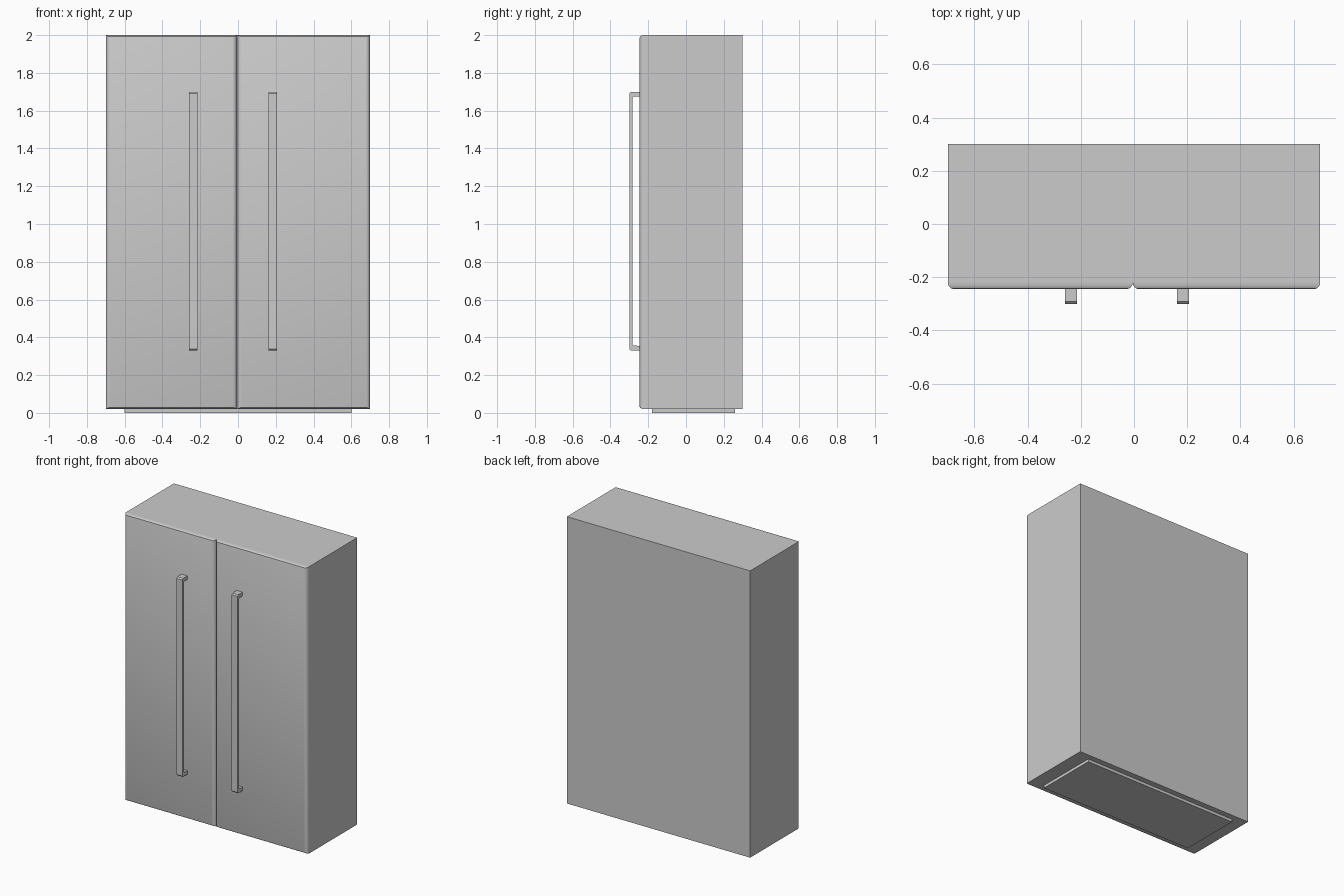
import bpy, bmesh
from mathutils import Vector

if "Cube" in bpy.data.objects:
    bpy.data.objects.remove(bpy.data.objects["Cube"])

DOOR_BACK, DOOR_FRONT = -0.217, -0.245
SPLIT = -0.005


def finish(name, bm, smooth=False):
    bmesh.ops.recalc_face_normals(bm, faces=bm.faces)
    mesh = bpy.data.meshes.new(name)
    bm.to_mesh(mesh)
    bm.free()
    obj = bpy.data.objects.new(name, mesh)
    bpy.context.collection.objects.link(obj)
    if smooth:
        bpy.context.view_layer.objects.active = obj
        obj.select_set(True)
        bpy.ops.object.shade_smooth_by_angle()
        obj.select_set(False)
    return obj


def box_bm(lo, hi):
    lo, hi = Vector(lo), Vector(hi)
    bm = bmesh.new()
    bmesh.ops.create_cube(bm, size=1)
    bmesh.ops.scale(bm, vec=hi - lo, verts=bm.verts)
    bmesh.ops.translate(bm, vec=(lo + hi) / 2, verts=bm.verts)
    return bm


def door(name, x0, x1):
    # built double height then halved, so top and bottom roundings are tighter
    bm = box_bm((x0, DOOR_FRONT, 0.04), (x1, DOOR_BACK, 4.0))
    front = [e for e in bm.edges
             if all(v.co.y < DOOR_FRONT + 0.001 for v in e.verts)]
    bmesh.ops.bevel(bm, geom=front, offset=0.024, segments=4,
                    profile=0.5, affect='EDGES')
    bmesh.ops.scale(bm, vec=(1, 1, 0.5), verts=bm.verts)
    # open back, resting against the carcass
    back = [f for f in bm.faces
            if all(v.co.y > DOOR_BACK - 0.001 for v in f.verts)]
    bmesh.ops.delete(bm, geom=back, context='FACES')
    finish(name, bm, smooth=True)


def handle(name, x0, x1):
    # U-shaped side profile (y, z) extruded across x
    z0, z1, y0, y1 = 0.33, 1.70, -0.30, -0.243
    half = [(y1, z1), (y0 + 0.008, z1), (y0, z1 - 0.008)]
    inner = [(y0 + 0.016, z1 - 0.032), (y0 + 0.022, z1 - 0.026), (y1, z1 - 0.025)]
    flip = lambda pts: [(y, z0 + z1 - z) for y, z in reversed(pts)]
    profile = half + flip(half) + flip(inner) + inner
    bm = bmesh.new()
    face = bm.faces.new([bm.verts.new((x0, y, z)) for y, z in profile])
    out = bmesh.ops.extrude_face_region(bm, geom=[face], use_keep_orig=True)
    moved = [g for g in out['geom'] if isinstance(g, bmesh.types.BMVert)]
    bmesh.ops.translate(bm, vec=(x1 - x0, 0, 0), verts=moved)
    finish(name, bm)


# Main body and recessed base
finish("carcass", box_bm((-0.70, DOOR_BACK, 0.02), (0.70, 0.30, 2.0)))
finish("plinth", box_bm((-0.60, -0.18, 0.0), (0.60, 0.26, 0.02)))

# Pair of doors with long bar handles
door("left_door", -0.70, SPLIT)
door("right_door", SPLIT, 0.70)
handle("left_handle", -0.26, -0.215)
handle("right_handle", 0.162, 0.207)
